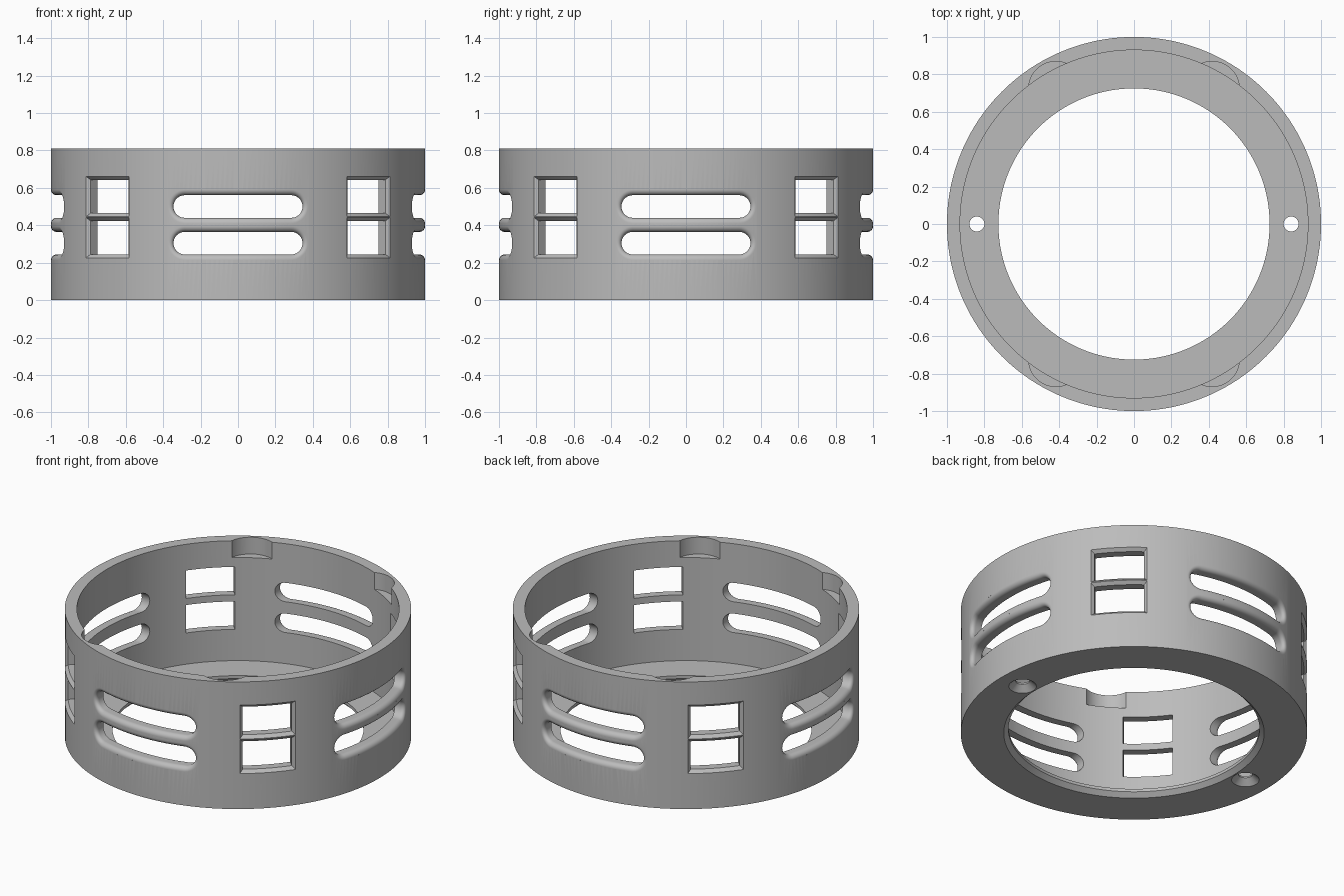
import bpy, bmesh, math
from mathutils import Matrix, Vector

if "Cube" in bpy.data.objects:
    bpy.data.objects.remove(bpy.data.objects["Cube"])

grey = bpy.data.materials.new("plain grey")
grey.use_nodes = True
COLOUR = (0.5, 0.5, 0.5, 1)
grey.diffuse_color = COLOUR
grey.node_tree.nodes["Principled BSDF"].inputs["Base Color"].default_value = COLOUR


def make_object(name, bm):
    bmesh.ops.recalc_face_normals(bm, faces=bm.faces)
    mesh = bpy.data.meshes.new(name)
    bm.to_mesh(mesh)
    bm.free()
    mesh.materials.append(grey)
    obj = bpy.data.objects.new(name, mesh)
    bpy.context.collection.objects.link(obj)
    return obj


def skin(bm, loops, caps=True, closed=False):
    """Bridge equal-length point loops with quads."""
    rows = [[bm.verts.new(p) for p in loop] for loop in loops]
    pairs = list(zip(rows, rows[1:])) + ([(rows[-1], rows[0])] if closed else [])
    for a, b in pairs:
        for i in range(len(a)):
            j = (i + 1) % len(a)
            bm.faces.new((a[i], a[j], b[j], b[i]))
    if caps:
        bm.faces.new(rows[0])
        bm.faces.new(rows[-1])


def circle(radius, z, steps, centre=(0, 0)):
    return [(centre[0] + radius * math.cos(math.tau * i / steps),
             centre[1] + radius * math.sin(math.tau * i / steps), z) for i in range(steps)]


def outline(half, low, high, grow, rounded, steps=20):
    """Rectangle or round-ended slot as (sideways, z) points."""
    low, high = low - grow, high + grow
    mid, rad = (low + high) / 2, (high - low) / 2
    flat = half + grow - (rad if rounded else 0)
    pts = []
    for side in (1, -1):
        z = low if side == 1 else high
        pts += [(side * flat * (2 * i / steps - 1), z) for i in range(steps + 1)]
        if rounded:
            for i in range(1, steps):
                a = math.pi * i / steps - math.pi / 2
                pts.append((side * (flat + rad * math.cos(a)), mid + side * rad * math.sin(a)))
    return pts


def radial_cutter(bm, angle, half, low, high, profile, rounded):
    """Opening through the wall whose outline grows along the (radius, grow) profile."""
    turn = Matrix.Rotation(angle, 3, "Z")
    loops = [[Vector((0.8, u, z)) for u, z in outline(half, low, high, 0, rounded)]]
    for r, grow in profile:
        loops.append([Vector((math.sqrt(r * r - u * u), u, z))
                      for u, z in outline(half, low, high, grow, rounded)])
    last = outline(half, low, high, profile[-1][1], rounded)
    loops.append([Vector((1.1, u, z)) for u, z in last])
    skin(bm, [[turn @ p for p in loop] for loop in loops])


# Ring wall with a bottom flange, revolved from its cross-section
HEIGHT, WALL, FLOOR = 0.81, 0.93, 0.046
section = [(0.752, 0), (1, 0), (1, HEIGHT), (WALL, HEIGHT),
           (WALL, FLOOR), (0.725, FLOOR), (0.725, 0.027)]
bm = bmesh.new()
skin(bm, [circle(r, z, 256) for r, z in section], caps=False, closed=True)
ring = make_object("slotted_ring", bm)

# All openings, gathered in one cutter
cut = bmesh.new()
FILLET, CHAMFER = 0.03, 0.019
fillet_profile = []
for i in range(9):
    t = math.pi / 2 * i / 8
    fillet_profile.append((1 - FILLET + FILLET * math.sin(t), FILLET * (1 - math.cos(t))))
chamfer_profile = [(1 - CHAMFER, 0), (1.0, CHAMFER)]

for quarter in range(4):
    angle = quarter * math.pi / 2
    # Rounded vent slots
    for low in (0.244, 0.44):
        radial_cutter(cut, angle, 0.345, low, low + 0.121, fillet_profile, True)
    # Chamfered window pairs
    for low, high in ((0.245, 0.423), (0.465, 0.643)):
        radial_cutter(cut, angle + math.pi / 4, 0.144, low, high, chamfer_profile, False)

# Round pockets in the top rim
for sx in (1, -1):
    for sy in (1, -1):
        spot = (sx * 0.835 * math.cos(math.pi / 3), sy * 0.835 * math.sin(math.pi / 3))
        skin(cut, [circle(0.146, z, 64, spot) for z in (0.703, 0.9)])
    # Countersunk screw holes in the flange
    skin(cut, [circle(r, z, 48, (sx * 0.84, 0))
               for r, z in ((0.08, -0.05), (0.08, 0), (0.04, 0.036), (0.04, 0.1))])

cutter = make_object("opening_cutter", cut)
cutter.hide_render = True

boolean = ring.modifiers.new("openings", "BOOLEAN")
boolean.operation = "DIFFERENCE"
boolean.solver = "EXACT"
boolean.object = cutter

bpy.ops.object.select_all(action="DESELECT")
ring.select_set(True)
bpy.context.view_layer.objects.active = ring
bpy.ops.object.modifier_apply(modifier=boolean.name)
bpy.data.objects.remove(cutter)
bpy.ops.object.shade_smooth_by_angle(angle=math.radians(30))
